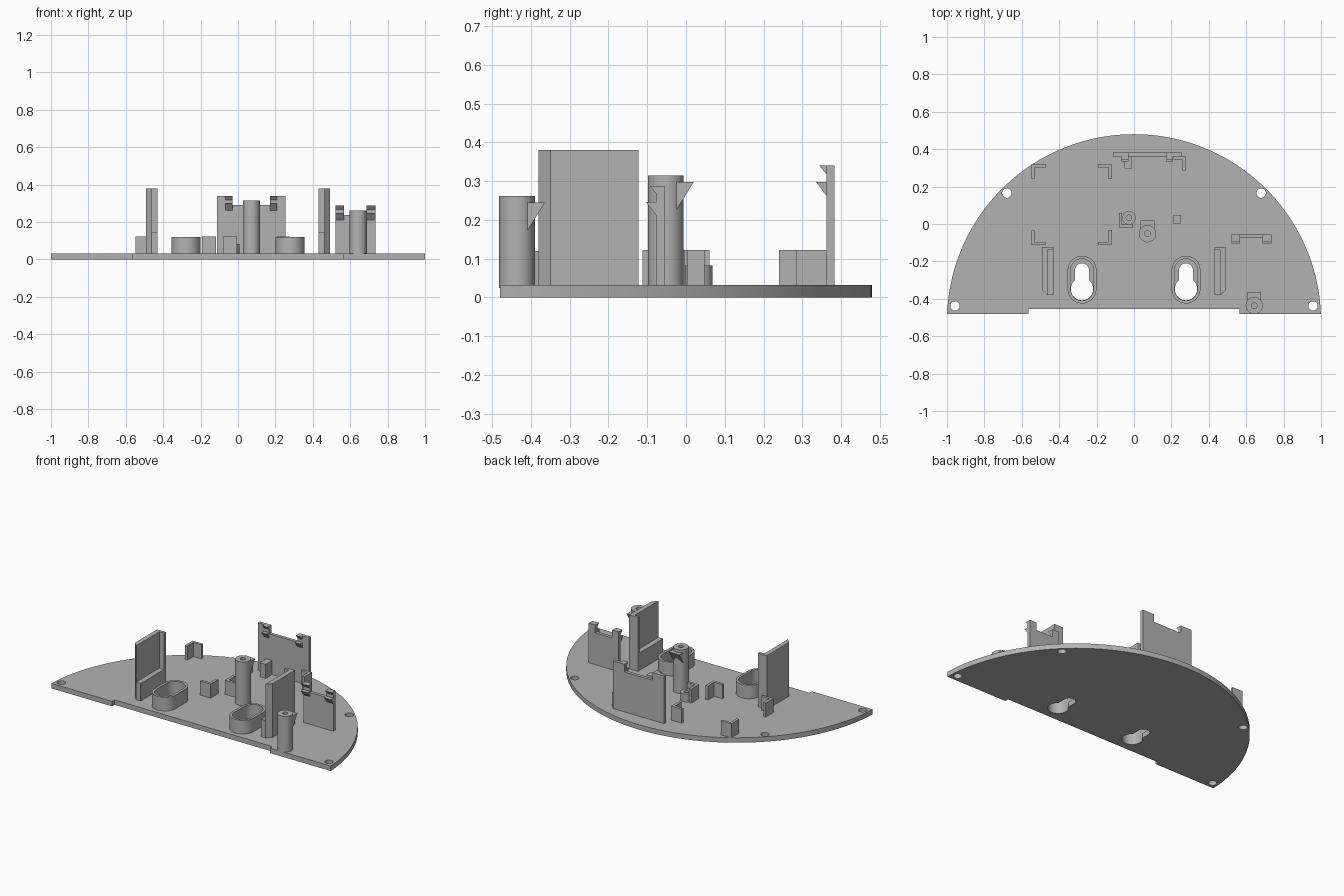
import bpy, bmesh
from math import sin, cos, pi, radians, asin
from mathutils import Vector

cube = bpy.data.objects.get("Cube")
if cube:
    bpy.data.objects.remove(cube, do_unlink=True)

grey = bpy.data.materials.new("plain grey")
grey.use_nodes = True
grey.diffuse_color = (0.45, 0.45, 0.45, 1)
grey.node_tree.nodes["Principled BSDF"].inputs["Base Color"].default_value = (0.45, 0.45, 0.45, 1)

TOP = 0.032      # upper face of the base
SINK = 0.025     # parts start slightly inside the base
BLOCK = 0.123    # height of the low brackets
parts = []


def finish(name, bm):
    bmesh.ops.remove_doubles(bm, verts=bm.verts, dist=1e-5)
    bmesh.ops.recalc_face_normals(bm, faces=bm.faces)
    mesh = bpy.data.meshes.new(name)
    bm.to_mesh(mesh)
    bm.free()
    mesh.materials.append(grey)
    obj = bpy.data.objects.new(name, mesh)
    bpy.context.collection.objects.link(obj)
    parts.append(obj)
    return obj


def prism(name, outlines, lo, hi, axis="z"):
    """Extrude closed outlines (later ones are holes) along an axis."""
    curve = bpy.data.curves.new(name, "CURVE")
    curve.dimensions = "2D"
    curve.fill_mode = "BOTH"
    curve.extrude = (hi - lo) / 2
    for outline in outlines:
        spline = curve.splines.new("POLY")
        spline.points.add(len(outline) - 1)
        for p, (u, v) in zip(spline.points, outline):
            p.co = (u, v, 0, 1)
        spline.use_cyclic_u = True
    temp = bpy.data.objects.new("temp", curve)
    bpy.context.collection.objects.link(temp)
    bpy.context.view_layer.update()
    mesh = bpy.data.meshes.new_from_object(
        temp.evaluated_get(bpy.context.evaluated_depsgraph_get()))
    bm = bmesh.new()
    bm.from_mesh(mesh)
    bpy.data.objects.remove(temp, do_unlink=True)
    bpy.data.curves.remove(curve)
    bpy.data.meshes.remove(mesh)
    for vert in bm.verts:
        u, v, w = vert.co
        w += (lo + hi) / 2
        vert.co = {"z": (u, v, w), "x": (w, u, v), "y": (u, w, v)}[axis]
    return finish(name, bm)


def arc(x, y, r, a0=0, a1=360, n=32):
    closed = a1 - a0 == 360
    steps = n if closed else n + 1
    return [(x + r * cos(radians(a0 + (a1 - a0) * i / n)),
             y + r * sin(radians(a0 + (a1 - a0) * i / n))) for i in range(steps)]


def rect(x0, y0, x1, y1):
    return [(x0, y0), (x1, y0), (x1, y1), (x0, y1)]


def post(name, x, y, r, height, hole, depth):
    """Round post with a blind screw hole, turned from a profile."""
    bm = bmesh.new()
    profile = [(0, SINK), (r, SINK), (r, height), (hole, height),
               (hole, height - depth), (0, height - depth)]
    verts = [bm.verts.new((x + u, y, z)) for u, z in profile]
    edges = [bm.edges.new(pair) for pair in zip(verts, verts[1:])]
    bmesh.ops.spin(bm, geom=verts + edges, cent=(x, y, 0), axis=(0, 0, 1),
                   angle=2 * pi, steps=40)
    return finish(name, bm)


def corner(name, x, y, dx, dy, long_x=0.075, long_y=0.08, t=0.017):
    """L bracket with its outer corner at x, y and legs running along dx, dy."""
    outline = [(0, 0), (long_x, 0), (long_x, t), (t, t), (t, long_y), (0, long_y)]
    prism(name, [[(x + dx * u, y + dy * v) for u, v in outline]], SINK, BLOCK)


def clip(name, x0, x1, front, top, notch, hook_w):
    """Notched upright plate with two pairs of snap teeth facing the front."""
    n0, n1 = notch
    prism(name + "_plate", [[(x0, SINK), (x1, SINK), (x1, top), (n1, top),
                             (n1, top - 0.05), (n0, top - 0.05), (n0, top), (x0, top)]],
          front, front + 0.021, "y")
    for side, a in (("right", n0 - hook_w), ("left", n1)):
        for level, z, out, drop in (("upper", top, 0.018, 0.024),
                                    ("lower", top - 0.042, 0.027, 0.038)):
            tooth = [(front + 0.002, z), (front - out, z), (front + 0.002, z - drop)]
            prism(f"{name}_{level}_tooth_{side}", [tooth], a, a + hook_w, "x")


# Base: circular segment with a shallow front recess, screw holes and keyholes
R, CY, FRONT = 1.0, -0.52, -0.48
a = asin((FRONT - CY) / R) * 180 / pi
base = arc(0, CY, R, a, 180 - a, 96) + [(-0.565, FRONT), (-0.565, -0.455),
                                        (0.565, -0.455), (0.565, FRONT)]
SLOT_X, LOW, HIGH, WIDE, NARROW = 0.278, -0.348, -0.247, 0.06, 0.037
k = asin(NARROW / WIDE) * 180 / pi
holes = []
for s in (-1, 1):
    holes += [arc(s * 0.68, 0.165, 0.025), arc(s * 0.957, -0.438, 0.025)]
    holes.append(arc(s * SLOT_X, LOW, WIDE, 90 + k, 450 - k) +
                 arc(s * SLOT_X, HIGH, NARROW, 0, 180))
prism("base", [base] + holes, 0, TOP)

# Collars around the keyholes and the upright side walls
for side, s in (("right", -1), ("left", 1)):
    def stadium(r):
        return arc(s * SLOT_X, HIGH, r, 0, 180) + arc(s * SLOT_X, LOW, r, 180, 360)
    prism("keyhole_collar_" + side, [stadium(0.077), stadium(0.061)], SINK, 0.12)

    IN, MID, OUT, Y0, Y1 = 0.43, 0.463, 0.493, -0.38, -0.123
    foot = [(IN, Y0), (MID, Y0), (OUT, Y0 + 0.03), (OUT, Y1), (IN, Y1)]
    wall = [(MID, Y0), (OUT, Y0 + 0.03), (OUT, Y1), (IN, Y1),
            (IN, Y1 - 0.017), (MID, Y1 - 0.017)]
    prism("side_wall_foot_" + side, [[(s * x, y) for x, y in foot]], SINK, 0.145)
    prism("side_wall_" + side, [[(s * x, y) for x, y in wall]], 0.145, 0.38)

# Corner brackets of the right-hand bay
for i, (x, dx) in enumerate(((-0.548, 1), (-0.118, -1))):
    corner(f"bay_bracket_back_{i}", x, 0.32, dx, -1)
    corner(f"bay_bracket_front_{i}", x, -0.112, dx, 1)

# Brackets and stops of the central bay
corner("centre_bracket_front", -0.08, -0.02, 1, 1)
corner("centre_bracket_back", 0.275, 0.362, -1, -1, 0.065, 0.077)
prism("centre_stop_front", [rect(0.208, 0.003, 0.25, 0.048)], SINK, BLOCK)
prism("centre_stop_back", [rect(-0.052, 0.297, -0.01, 0.365)], SINK, BLOCK)

# Posts, two of them with a snap hook at the back
post("small_post", -0.027, 0.033, 0.036, 0.083, 0.015, 0.04)
for name, x, y, h in (("tall_post", 0.072, -0.052, 0.315),
                      ("corner_post", 0.643, -0.436, 0.262)):
    post(name, x, y, 0.046, h, 0.016, 0.12)
    hook = [(y + 0.02, h - 0.017), (y + 0.072, h - 0.017), (y + 0.027, h - 0.09),
            (y + 0.02, h - 0.09)]
    prism(name + "_hook", [hook], x - 0.037, x + 0.037, "x")

# Snap clips
clip("back_clip", -0.112, 0.255, 0.362, 0.34, (-0.03, 0.172), 0.037)
clip("side_clip", 0.52, 0.735, -0.076, 0.288, (0.567, 0.688), 0.047)

# Smooth the round parts, keep hard edges
bpy.ops.object.select_all(action="DESELECT")
for obj in parts:
    obj.select_set(True)
bpy.context.view_layer.objects.active = parts[0]
bpy.ops.object.shade_smooth_by_angle(angle=radians(30))
